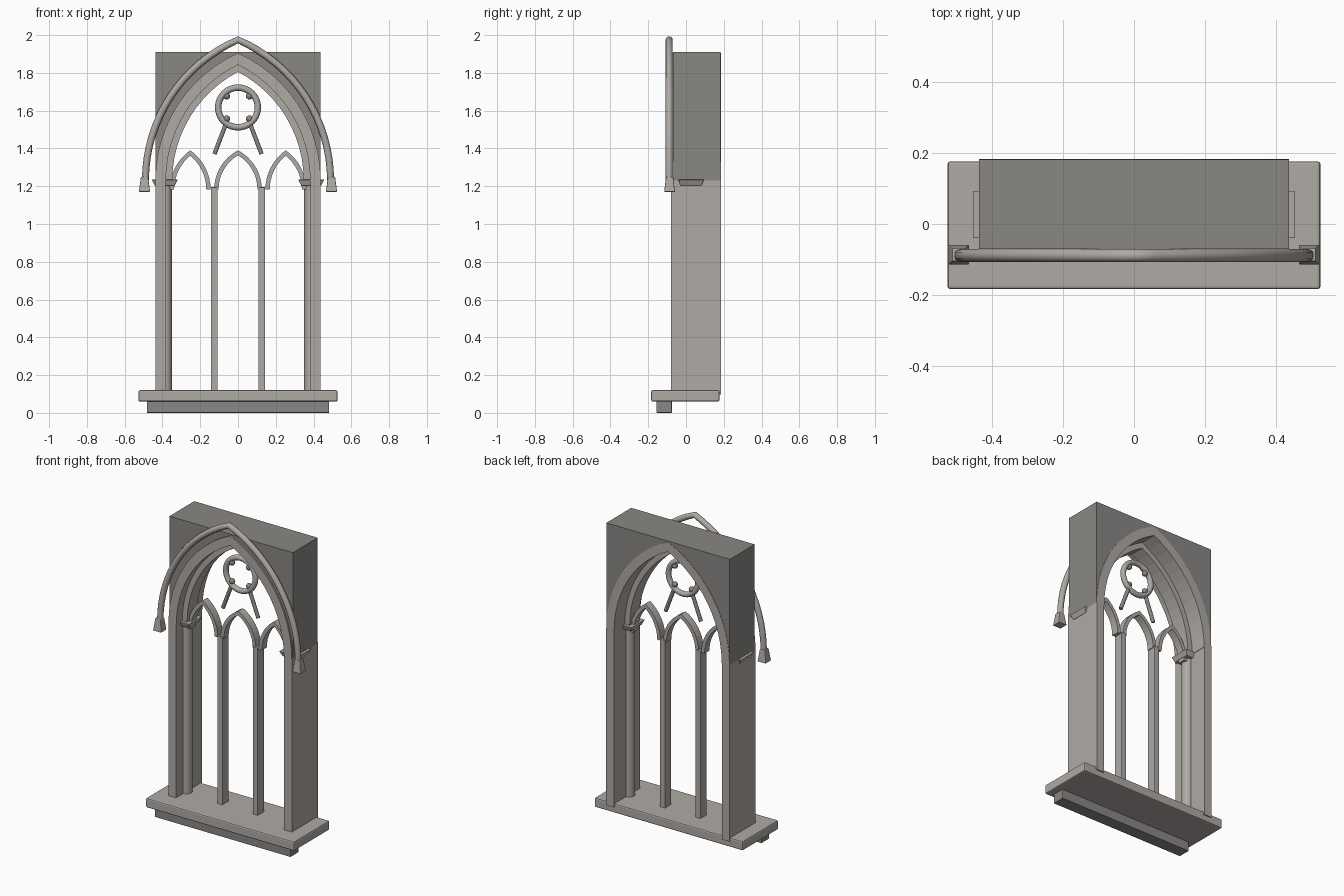
import bpy, bmesh, math
from mathutils import Vector

if "Cube" in bpy.data.objects:
    bpy.data.objects.remove(bpy.data.objects["Cube"])

SPRING = 1.23   # springing height of the main arch
YC = 0.027      # centre plane of shafts and tracery


def material(name, *rgb):
    m = bpy.data.materials.new(name)
    m.diffuse_color = (*rgb, 1)
    m.use_nodes = True
    m.node_tree.nodes["Principled BSDF"].inputs["Base Color"].default_value = m.diffuse_color
    return m


STONE = material("dressed_stone", 0.43, 0.40, 0.375)
DARK = material("wall_stone", 0.25, 0.245, 0.23)


def finish(name, bm, bevel=0, smooth=False, mat=STONE):
    bmesh.ops.recalc_face_normals(bm, faces=bm.faces)
    me = bpy.data.meshes.new(name)
    bm.to_mesh(me)
    bm.free()
    me.materials.append(mat)
    ob = bpy.data.objects.new(name, me)
    bpy.context.collection.objects.link(ob)
    if bevel:
        m = ob.modifiers.new("Bevel", 'BEVEL')
        m.width, m.segments = bevel, 2
    if smooth:
        bpy.ops.object.select_all(action='DESELECT')
        ob.select_set(True)
        bpy.context.view_layer.objects.active = ob
        bpy.ops.object.shade_smooth_by_angle(angle=math.radians(40))
    return ob


def box(name, x0, x1, y0, y1, z0, z1, bevel=0, foot=(1, 1), mat=STONE):
    """Box whose bottom face is scaled by foot."""
    bm = bmesh.new()
    bmesh.ops.create_cube(bm, size=1)
    for v in bm.verts:
        s = foot if v.co.z < 0 else (1, 1)
        v.co = ((x0 + x1) / 2 + v.co.x * (x1 - x0) * s[0],
                (y0 + y1) / 2 + v.co.y * (y1 - y0) * s[1],
                (z0 + z1) / 2 + v.co.z * (z1 - z0))
    return finish(name, bm, bevel, mat=mat)


def rod(name, a, b, r, sides=16, mat=STONE):
    a, b = Vector(a), Vector(b)
    bm = bmesh.new()
    bmesh.ops.create_cone(bm, cap_ends=True, segments=sides, radius1=r, radius2=r, depth=(b - a).length)
    q = Vector((0, 0, 1)).rotation_difference((b - a).normalized())
    for v in bm.verts:
        v.co = q @ v.co + (a + b) / 2
    return finish(name, bm, smooth=True, mat=mat)


def arch(w, h, off=0, cx=0, z=SPRING, n=12):
    """Pointed arch points, left foot to right foot, offset inward by off."""
    c = (h * h - w * w) / (2 * w)
    r = w + c - off
    top = math.acos(c / r)
    half = [(r * math.cos(top * i / n) - c, z + r * math.sin(top * i / n)) for i in range(n + 1)]
    half[-1] = (0, half[-1][1])
    return [(cx - x, zz) for x, zz in half] + [(cx + x, zz) for x, zz in half[-2::-1]]


def strip(name, A, B, y0, y1, mat=STONE):
    """Solid between two matching outlines, extruded from y0 to y1."""
    bm = bmesh.new()
    rows = [[bm.verts.new((p[0], y, p[1])) for p, y in ((a, y0), (b, y0), (b, y1), (a, y1))]
            for a, b in zip(A, B)]
    for r, s in zip(rows, rows[1:]):
        for k in range(4):
            bm.faces.new((r[k], r[(k + 1) % 4], s[(k + 1) % 4], s[k]))
    bm.faces.new(rows[0])
    bm.faces.new(rows[-1])
    bmesh.ops.remove_doubles(bm, verts=bm.verts, dist=1e-5)
    return finish(name, bm, mat=mat)


# Sill and the drip course under it
box("sill", -0.527, 0.527, -0.184, 0.177, 0.06, 0.12, 0.008)
box("sill_drip", -0.483, 0.483, -0.157, -0.075, 0, 0.066, 0.004, mat=DARK)

# Main arch: outer order, inner order and wall above
W, H = 0.438, 0.675
outer = arch(W, H)
strip("arch_outer_order", outer, arch(W, H, 0.056), -0.08, 0.184)
strip("arch_inner_order", arch(W, H, 0.05), arch(W, H, 0.09), -0.02, 0.075)
strip("spandrel_wall", outer, [(x, 1.91) for x, z in outer], -0.07, 0.182, DARK)

# Jambs, nook shafts, capitals and label stops on both sides
for side, s in (("left", -1), ("right", 1)):
    xs = sorted((s * 0.438, s * 0.384))
    box(f"jamb_{side}", xs[0], xs[1], -0.08, 0.184, 0.098, SPRING)
    rod(f"nook_shaft_{side}", (s * 0.386, YC, 0.11), (s * 0.386, YC, 1.21), 0.036)
    x = s * 0.388
    box(f"capital_{side}", x - 0.068, x + 0.068, YC - 0.068, YC + 0.068, 1.203, 1.235,
        0.003, (0.78, 0.82))
    x = s * 0.495
    box(f"label_stop_{side}", x - 0.019, x + 0.019, -0.106, -0.068, 1.17, 1.25,
        0.004, (1.55, 1.5))

# Hood moulding: round section swept along a pointed arch
cu = bpy.data.curves.new("hood_mould", 'CURVE')
cu.dimensions = '3D'
cu.bevel_depth, cu.bevel_resolution, cu.use_fill_caps = 0.0185, 4, True
cu.materials.append(STONE)
pts = arch(0.49, 0.745, n=16)
sp = cu.splines.new('POLY')
sp.points.add(len(pts) - 1)
for p, (x, z) in zip(sp.points, pts):
    p.co = (x, -0.089, z, 1)
sp.use_smooth = True
bpy.context.collection.objects.link(bpy.data.objects.new("hood_mould", cu))

# Mullions and the three lancet heads
for side, s in (("left", -1), ("right", 1)):
    box(f"mullion_{side}", s * 0.126 - 0.018, s * 0.126 + 0.018, YC - 0.032, YC + 0.032, 0.11, 1.195, 0.003)
for name, cx, w in (("left", -0.253, 0.108), ("middle", 0, 0.126), ("right", 0.253, 0.108)):
    strip(f"lancet_head_{name}", arch(w, 0.207, 0, cx, 1.183, 8),
          arch(w, 0.207, 0.023, cx, 1.183, 8), YC - 0.025, YC + 0.025)

# Oculus ring
bm = bmesh.new()
NR, NT = 40, 12
ring = []
for i in range(NR):
    a = 2 * math.pi * i / NR
    row = []
    for j in range(NT):
        t = 2 * math.pi * j / NT
        r = 0.105 + 0.017 * math.cos(t)
        row.append(bm.verts.new((r * math.cos(a), YC + 0.017 * math.sin(t), 1.617 + r * math.sin(a))))
    ring.append(row)
for i in range(NR):
    for j in range(NT):
        k, m = (i + 1) % NR, (j + 1) % NT
        bm.faces.new((ring[i][j], ring[k][j], ring[k][m], ring[i][m]))
finish("oculus_ring", bm, smooth=True)

# Cusps inside the ring and struts below it
for i, (sx, sz) in enumerate(((-1, -1), (-1, 1), (1, -1), (1, 1))):
    bm = bmesh.new()
    bmesh.ops.create_uvsphere(bm, u_segments=12, v_segments=8, radius=0.018)
    bmesh.ops.translate(bm, verts=bm.verts, vec=(sx * 0.06, YC, 1.617 + sz * 0.06))
    finish(f"oculus_cusp_{i + 1}", bm, smooth=True, mat=DARK)
for side, s in (("left", -1), ("right", 1)):
    rod(f"oculus_strut_{side}", (s * 0.064, YC, 1.53), (s * 0.125, YC, 1.37), 0.012, 10, mat=DARK)
